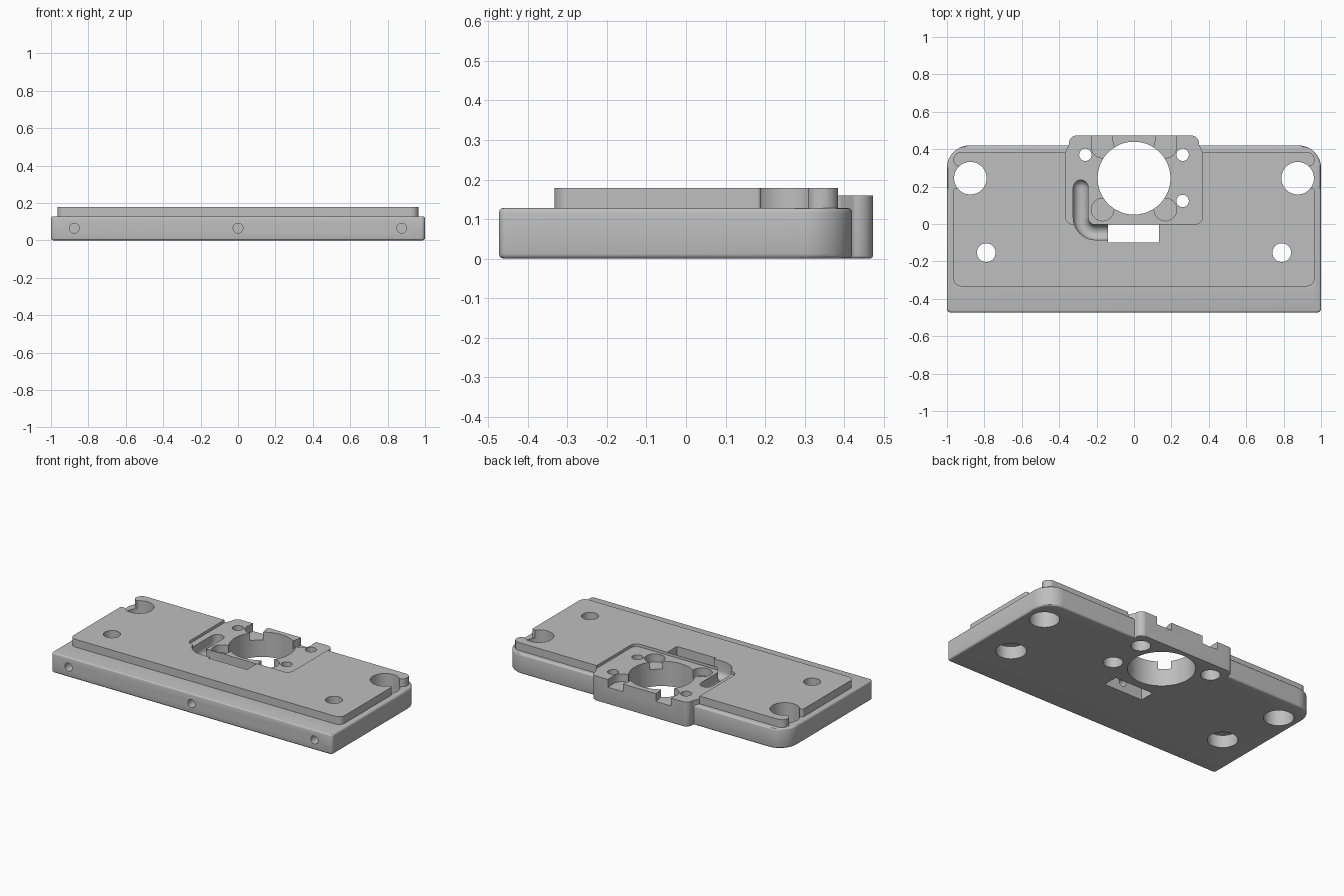
import bpy, bmesh
from math import sin, cos, pi, radians
from mathutils import Vector

if "Cube" in bpy.data.objects:
    bpy.data.objects.remove(bpy.data.objects["Cube"], do_unlink=True)

grey = bpy.data.materials.new("machined_grey")
grey.use_nodes = True
grey.diffuse_color = (0.52, 0.52, 0.52, 1)
grey.node_tree.nodes["Principled BSDF"].inputs["Base Color"].default_value = (0.52, 0.52, 0.52, 1)


def make_object(name, bm):
    bmesh.ops.recalc_face_normals(bm, faces=bm.faces[:])
    mesh = bpy.data.meshes.new(name)
    bm.to_mesh(mesh)
    bm.free()
    mesh.materials.append(grey)
    obj = bpy.data.objects.new(name, mesh)
    bpy.context.collection.objects.link(obj)
    return obj


def rounded(corners, steps=10):
    """Turn (x, y, radius) right-angled or slanted corners into an outline."""
    outline = []
    for i, (x, y, r) in enumerate(corners):
        p = Vector((x, y))
        if r == 0:
            outline.append(p)
            continue
        a = (Vector(corners[i - 1][:2]) - p).normalized()
        b = (Vector(corners[(i + 1) % len(corners)][:2]) - p).normalized()
        half = a.angle(b) / 2
        centre = p + (a + b).normalized() * (r / sin(half))
        start = p + a * (r * cos(half) / sin(half)) - centre
        end = p + b * (r * cos(half) / sin(half)) - centre
        for k in range(steps + 1):
            outline.append(centre + start.lerp(end, k / steps).normalized() * r)
    return outline


def prism(name, corners, z0, z1, bevel_at=(), bevel=0.012):
    bm = bmesh.new()
    face = bm.faces.new([bm.verts.new((p.x, p.y, z0)) for p in rounded(corners)])
    top = bmesh.ops.extrude_face_region(bm, geom=[face])["geom"]
    bmesh.ops.translate(bm, vec=(0, 0, z1 - z0),
                        verts=[v for v in top if isinstance(v, bmesh.types.BMVert)])
    bmesh.ops.recalc_face_normals(bm, faces=bm.faces[:])
    edges = [e for e in bm.edges
             if any(all(abs(v.co.z - z) < 1e-5 for v in e.verts) for z in bevel_at)]
    if edges:
        bmesh.ops.bevel(bm, geom=edges, offset=bevel, segments=3,
                        affect='EDGES', profile=0.5)
    return make_object(name, bm)


def box(name, x0, x1, y0, y1, z0, z1):
    return prism(name, [(x0, y0, 0), (x1, y0, 0), (x1, y1, 0), (x0, y1, 0)], z0, z1)


def cylinder(x, y, r, z0, z1):
    bm = bmesh.new()
    bmesh.ops.create_cone(bm, cap_ends=True, segments=48, radius1=r, radius2=r, depth=z1 - z0)
    bmesh.ops.translate(bm, vec=(x, y, (z0 + z1) / 2), verts=bm.verts[:])
    return make_object("bore_cutter", bm)


def front_bore(x, y_end):
    bm = bmesh.new()
    bmesh.ops.create_cone(bm, cap_ends=True, segments=32, radius1=0.026, radius2=0.026, depth=1)
    for v in bm.verts:
        v.co = (v.co.x + x, y_end - 0.5 + v.co.z, v.co.y + 0.065)
    return make_object("front_bore_cutter", bm)


def combine(target, tool, operation='DIFFERENCE'):
    mod = target.modifiers.new("combine", 'BOOLEAN')
    mod.operation, mod.solver, mod.object = operation, 'EXACT', tool
    bpy.context.view_layer.objects.active = target
    bpy.ops.object.modifier_apply(modifier=mod.name)
    bpy.data.objects.remove(tool, do_unlink=True)


def mirrored(half):
    return half + [(-x, y, r) for x, y, r in reversed(half)]


BASE_TOP, TAB_TOP, TOP = 0.128, 0.16, 0.178
MOTOR_Y = 0.245

# Base slab with large rear corners
plate = prism("mount_plate", mirrored([(1, -0.473, 0.02), (1, 0.42, 0.12)]),
              0, BASE_TOP, bevel_at=(0, BASE_TOP))

# Raised deck with a side notch at each rear bolt hole
deck = prism("raised_deck", mirrored([
    (0.965, -0.333, 0.04), (0.965, 0.19, 0.01), (0.875, 0.19, 0),
    (0.875, 0.308, 0), (0.965, 0.308, 0.033), (0.965, 0.385, 0.04)]), 0.05, TOP)
combine(plate, deck, 'UNION')

# Rear tab of the round opening
tab = prism("rear_tab", mirrored([
    (0.365, 0, 0.04), (0.365, 0.39, 0.015), (0.347, 0.425, 0.015), (0.347, 0.473, 0.04)]),
    0, 0.17, bevel_at=(0,), bevel=0.008)
combine(plate, tab, 'UNION')

# Shallow pocket around the opening
combine(plate, prism("pocket_cutter", mirrored([(0.366, -0.001, 0.04), (0.366, 0.6, 0)]),
                     TAB_TOP, 0.3))

# Round opening and corner relief notches
combine(plate, cylinder(0, MOTOR_Y, 0.195, -0.1, 0.3))
for sx in (-1, 1):
    for sy in (-1, 1):
        combine(plate, cylinder(sx * 0.168, MOTOR_Y + sy * 0.168, 0.06, 0.11, 0.3))
    x0, x1 = sorted((sx * 0.116, sx * 0.225))
    combine(plate, box("notch_cutter", x0, x1, MOTOR_Y + 0.17, 0.6, 0.11, 0.3))

# Bolt holes, counterbored from below
small = [(-0.26, 0.37), (0.26, 0.37), (0.26, 0.123)]
for x, y in small:
    combine(plate, cylinder(x, y, 0.033, -0.1, 0.3))
    combine(plate, cylinder(x, y, 0.057, -0.1, 0.08))
for s in (-1, 1):
    combine(plate, cylinder(s * 0.79, -0.153, 0.05, -0.1, 0.3))
    combine(plate, cylinder(s * 0.79, -0.153, 0.088, -0.1, 0.08))
    combine(plate, cylinder(s * 0.875, 0.245, 0.087, -0.1, 0.3))

# Rectangular window and bores in the front edge
combine(plate, box("window_cutter", -0.14, 0.135, -0.1, -0.002, -0.1, 0.3))
for x, y_end in ((-0.875, -0.25), (0, -0.05), (0.875, -0.25)):
    combine(plate, front_bore(x, y_end))

# Round-bottomed cable groove: a U section swept along a bent path
R, BEND = 0.04, 0.08
stations = []  # position, sideways direction, half width
for k in range(1, 9):
    a = pi / 2 * (1 - k / 8)
    if k == 1:
        stations.append(((-0.285, 0.195 + R * sin(1.5)), (1, 0), R * cos(1.5)))
    stations.append(((-0.285, 0.195 + R * sin(a)), (1, 0), R * cos(a)))
for k in range(11):
    a = pi / 2 * k / 10
    stations.append(((-0.205 - BEND * cos(a), 0.035 - BEND * sin(a)), (cos(a), sin(a)), R))
stations.append(((-0.1, -0.045), (0, 1), R))
bm = bmesh.new()
rings = []
for (px, py), (nx, ny), w in stations:
    section = [(-w, 0.25)] + [(-w * cos(pi * j / 12), 0.115 - w * sin(pi * j / 12))
                              for j in range(13)] + [(w, 0.25)]
    rings.append([bm.verts.new((px + nx * s, py + ny * s, z)) for s, z in section])
for a, b in zip(rings, rings[1:]):
    for j in range(len(a)):
        i = j - 1
        bm.faces.new((a[i], a[j], b[j], b[i]))
bm.faces.new(rings[0])
bm.faces.new(rings[-1])
combine(plate, make_object("groove_cutter", bm))

# Smooth curved walls, keep machined edges crisp
bpy.ops.object.select_all(action='DESELECT')
plate.select_set(True)
bpy.context.view_layer.objects.active = plate
bpy.ops.object.shade_smooth_by_angle(angle=radians(30))
